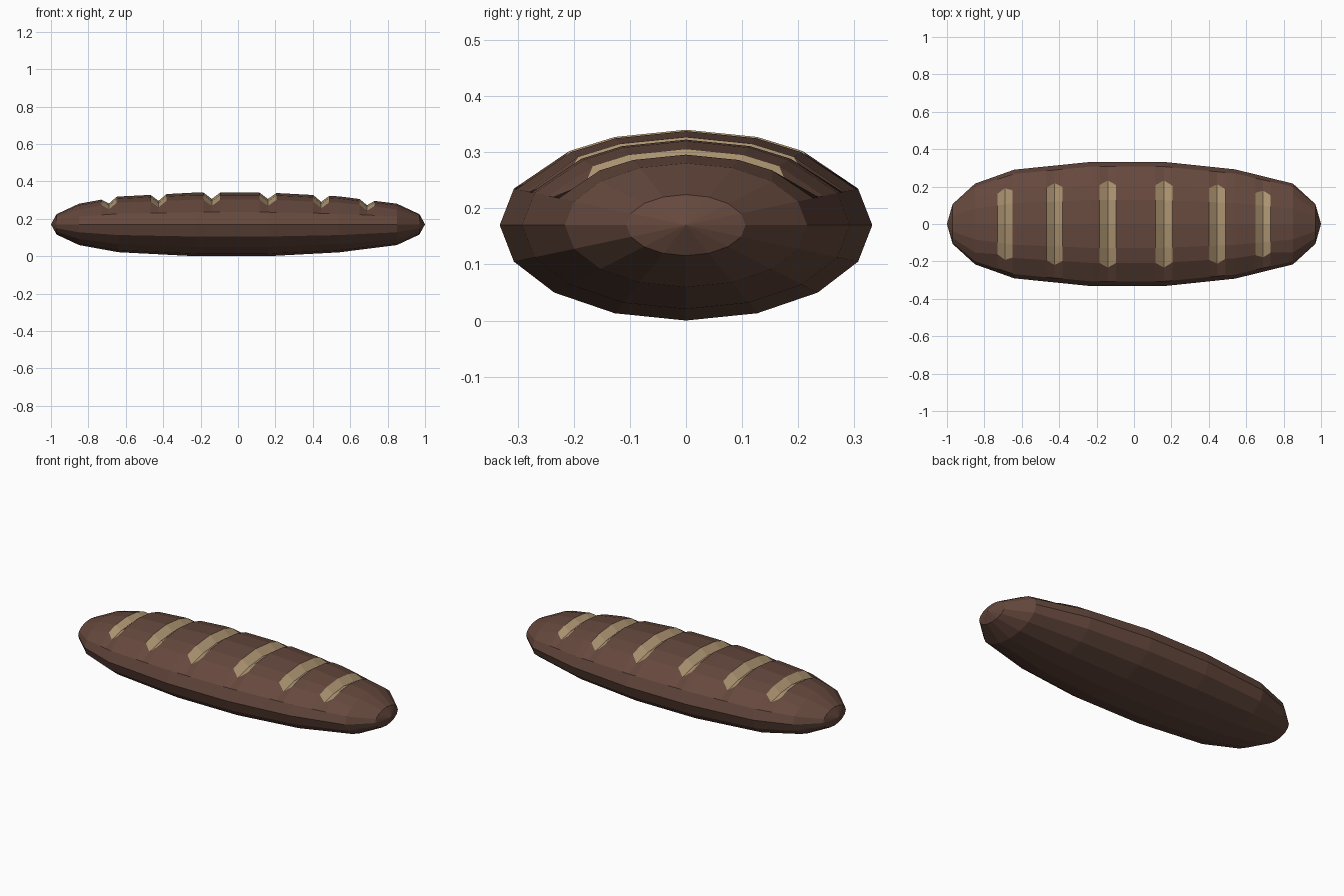
import bpy, bmesh, math

if "Cube" in bpy.data.objects:
    bpy.data.objects.remove(bpy.data.objects["Cube"])

A, B, ZC = 0.332, 0.170, 0.173      # half width, half height, centre height
N = 16

# Loaf outline: position along the length and relative size
outline = [(-0.97, 0.32), (-0.85, 0.65), (-0.64, 0.875), (-0.23, 1.0),
           (0.16, 1.0), (0.54, 0.88), (0.85, 0.65), (0.97, 0.32)]
# Score cuts: centre and half width
cuts = [(-0.69, 0.040), (-0.425, 0.043), (-0.14, 0.045),
        (0.16, 0.045), (0.445, 0.043), (0.69, 0.040)]


def size_at(x):
    for (x0, s0), (x1, s1) in zip(outline, outline[1:]):
        if x0 <= x <= x1:
            return s0 + (s1 - s0) * (x - x0) / (x1 - x0)


def material(name, color):
    m = bpy.data.materials.new(name)
    m.diffuse_color = color
    m.use_nodes = True
    m.node_tree.nodes["Principled BSDF"].inputs["Base Color"].default_value = m.diffuse_color
    return m


# Stations along the loaf: (x, kind), kind marks cut rims and cut bottoms
stations = [(x, "plain") for x, s in outline
            if all(abs(x - c) > w + 0.005 for c, w in cuts)]
for c, w in cuts:
    stations += [(c - w, "rim"), (c, "bottom"), (c + w, "rim")]
stations.sort()

bm = bmesh.new()


def ring(x, kind):
    s = size_at(x)
    verts = []
    for i in range(N):
        a = 2 * math.pi * i / N
        y, z = A * math.cos(a), B * math.sin(a)
        if i in (2, 6) and abs(x) < 0.8:   # shoulder where the cuts end
            y, z = math.copysign(0.208, y), 0.132
            if kind == "bottom":
                y = math.copysign(0.233, y)
        y, z = y * s, z * s
        if kind == "bottom" and 2 <= i <= 6:
            z -= 0.034 if abs(x) < 0.6 else 0.028
        verts.append(bm.verts.new((x, y, ZC + z)))
    return verts


# Skin between neighbouring rings, crumb colour inside the cuts
rings = [ring(x, k) for x, k in stations]
for j in range(len(rings) - 1):
    in_cut = "bottom" in (stations[j][1], stations[j + 1][1])
    for i in range(N):
        k = (i + 1) % N
        f = bm.faces.new((rings[j][i], rings[j][k], rings[j + 1][k], rings[j + 1][i]))
        f.material_index = 1 if in_cut and 2 <= i <= 5 else 0

# Pointed ends
for x, r in ((-1, rings[0]), (1, rings[-1])):
    tip = bm.verts.new((x, 0, ZC))
    for i in range(N):
        bm.faces.new((tip, r[i], r[(i + 1) % N]))

bmesh.ops.recalc_face_normals(bm, faces=bm.faces)
mesh = bpy.data.meshes.new("bread_loaf")
bm.to_mesh(mesh)
bm.free()
# Rest the underside on the ground
low = min(v.co.z for v in mesh.vertices)
for v in mesh.vertices:
    v.co.z -= low
mesh.materials.append(material("crust", (0.13, 0.065, 0.047, 1)))
mesh.materials.append(material("crumb", (0.45, 0.32, 0.18, 1)))
loaf = bpy.data.objects.new("bread_loaf", mesh)
bpy.context.collection.objects.link(loaf)
